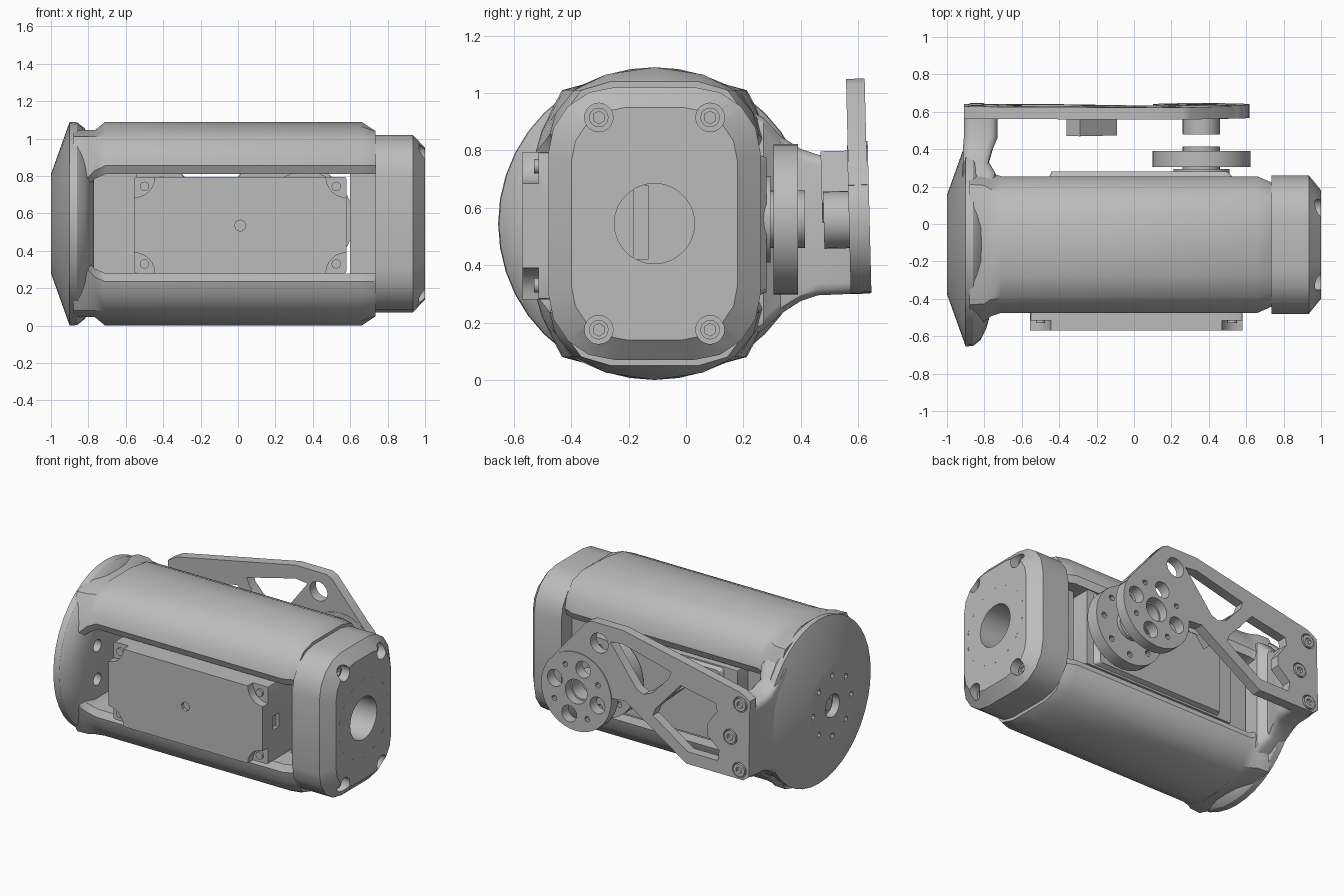
import bpy, bmesh, math
from mathutils import Vector, Matrix

cube = bpy.data.objects.get("Cube")
if cube:
    bpy.data.objects.remove(cube)

CY, CZ = -0.11, 0.545          # main axis of the body in y, z
HX, HZ = 0.36, 0.56            # servo output axis in x, z

grey = bpy.data.materials.new("machined_grey")
grey.use_nodes = True
grey.diffuse_color = (0.5, 0.5, 0.5, 1)
grey.node_tree.nodes["Principled BSDF"].inputs["Base Color"].default_value = (0.5, 0.5, 0.5, 1)


def finish(name, bm):
    bmesh.ops.recalc_face_normals(bm, faces=bm.faces)
    mesh = bpy.data.meshes.new(name)
    bm.to_mesh(mesh)
    bm.free()
    mesh.materials.append(grey)
    ob = bpy.data.objects.new(name, mesh)
    bpy.context.collection.objects.link(ob)
    return ob


def loft(name, rings):
    """Skin a list of equal-length point rings and cap both ends."""
    bm = bmesh.new()
    vs = [[bm.verts.new(p) for p in ring] for ring in rings]
    n = len(vs[0])
    for a, b in zip(vs, vs[1:]):
        for i in range(n):
            j = (i + 1) % n
            bm.faces.new((a[i], a[j], b[j], b[i]))
    bm.faces.new(vs[0])
    bm.faces.new(vs[-1])
    return finish(name, bm)


def place(axis, level, pts):
    return [(level, u, v) if axis == "x" else (u, level, v) for u, v in pts]


def prism(name, axis, pts, a, b):
    return loft(name, [place(axis, a, pts), place(axis, b, pts)])


def circle(u, v, r, n=28):
    return [(u + r * math.sin(t * math.tau / n), v + r * math.cos(t * math.tau / n)) for t in range(n)]


def cyl(name, axis, u, v, r, a, b, n=28):
    return prism(name, axis, circle(u, v, r, n), a, b)


def around(u, v, r, count, start=0.0):
    return [(u + r * math.cos(start + k * math.tau / count),
             v + r * math.sin(start + k * math.tau / count)) for k in range(count)]


def rounded(u, v, hw, hh, r, n=4):
    pts = []
    for q, (su, sv) in enumerate([(1, 1), (-1, 1), (-1, -1), (1, -1)]):
        for k in range(n + 1):
            t = (q + k / n) * math.pi / 2
            pts.append((u + su * (hw - r) + r * math.cos(t), v + sv * (hh - r) + r * math.sin(t)))
    return pts


def box(name, x, y, z, r=0.01):
    pts = rounded(sum(x) / 2, sum(z) / 2, (x[1] - x[0]) / 2, (z[1] - z[0]) / 2, r, 2)
    return prism(name, "y", pts, *y)


def cut(ob, cutters):
    """Subtract cutters, bake the result and delete them."""
    for c in cutters:
        m = ob.modifiers.new("cut", "BOOLEAN")
        m.operation, m.solver, m.object = "DIFFERENCE", "EXACT", c
    bpy.context.view_layer.update()
    mesh = bpy.data.meshes.new_from_object(ob.evaluated_get(bpy.context.evaluated_depsgraph_get()))
    ob.modifiers.clear()
    ob.data = mesh
    for c in cutters:
        bpy.data.objects.remove(c)
    return ob


parts = []

# Round end of the body: turned profile with a conical outer face
profile = [(-1, 0.265), (-0.9, 0.545), (-0.86, 0.542), (-0.82, 0.51), (-0.79, 0.45), (-0.77, 0.38)]
end = loft("body_end", [place("x", x, circle(CY, CZ, r, 40)) for x, r in profile])
holes = [cyl("h", "x", y, z, 0.018, -1.1, -0.95, 10) for y, z in around(CY, CZ, 0.2, 8)]
holes += [cyl("h", "x", y, z, 0.04, -0.87, -0.7, 16) for y, z in around(CY, CZ, 0.29, 8, 0.39)]
holes.append(cyl("h", "x", CY, CZ, 0.075, -1.1, -0.95, 20))
parts.append(cut(end, holes))
parts.append(cyl("end_spline", "x", CY, CZ, 0.04, -0.97, -0.94, 12))

# Upper and lower bars, flared where they join the round end
half = [(0, 0.545), (0.168, 0.52), (0.28, 0.465), (0.345, 0.385), (0.365, 0.31), (0.345, 0.265)]
section = half + [(-y, z) for y, z in reversed(half[1:])]
stations = [(-0.88, 1.15, 0.06), (-0.8, 1.13, 0.06), (-0.765, 1.05, 0.025), (-0.71, 1, 0),
            (0.66, 1, 0), (0.735, 0.91, 0)]
for name, s in (("upper_bar", 1), ("lower_bar", -1)):
    rings = []
    for x, k, drop in stations:
        top = 0.5 if x < -0.75 else 0.545 if x < 0.7 else 0.495
        rings.append([(x, CY + y * k, CZ + s * (min(z, top) - (drop if z < 0.4 else 0))) for y, z in section])
    parts.append(loft(name, rings))

# Mounting walls at both ends of the window
parts.append(box("inner_neck", (0.6, 0.75), (-0.3, 0.15), (0.26, 0.83)))
parts.append(box("inner_web", (-0.8, -0.54), (0.02, 0.14), (0.26, 0.83)))

# Motor cap with chamfered face, bore, bolt pockets and ring of slits
cap = loft("motor_cap", [place("x", x, rounded(CY, CZ, w, h, r, 4)) for x, w, h, r in
                         ((0.735, 0.37, 0.475, 0.23), (0.935, 0.37, 0.475, 0.23), (1, 0.29, 0.405, 0.19))])
bolts = [(CY + sy * 0.194, CZ + sz * 0.37) for sy in (-1, 1) for sz in (-1, 1)]
holes = [cyl("h", "x", CY, CZ, 0.14, 0.78, 1.1)]
holes += [cyl("h", "x", y, z, 0.05, 0.93, 1.1, 20) for y, z in bolts]
parts.append(cut(cap, holes))
for y, z in bolts:
    parts.append(cut(cyl("cap_bolt", "x", y, z, 0.034, 0.92, 0.95, 16),
                     [cyl("h", "x", y, z, 0.022, 0.935, 1.1, 6)]))
parts.append(prism("bore_rib", "x", [(-0.185, 0.42), (-0.13, 0.42), (-0.13, 0.68), (-0.185, 0.68)], 0.77, 0.82))
for k in range(14):
    t = (k + 0.5) * math.tau / 14
    slit = [(CY + r * math.cos(t + d), CZ + r * math.sin(t + d))
            for r, d in ((0.255, -0.06), (0.262, 0), (0.255, 0.06), (0.258, 0))]
    parts.append(prism("cap_slit", "x", slit, 0.999, 1.001))

# Servo case with screw recesses at the front corners
servo = box("servo_case", (-0.555, 0.58), (-0.57, 0.25), (0.28, 0.795), 0.012)
holes = [cyl("h", "y", x, z, 0.11, -0.7, -0.515, 24) for x in (-0.555, 0.58) for z in (0.28, 0.795)]
holes.append(cyl("h", "y", 0.012, 0.535, 0.03, -0.7, -0.55, 8))
holes.append(box("h", (0.56, 0.7), (-0.46, -0.4), (0.49, 0.58), 0.005))
parts.append(cut(servo, holes))
for x in (-0.5, 0.525):
    for z in (0.33, 0.745):
        parts.append(cyl("servo_screw", "y", x, z, 0.025, -0.53, -0.51, 12))
parts.append(loft("servo_back_cover", [place("y", 0.24, rounded(0.04, 0.54, 0.5, 0.25, 0.02)),
                                       place("y", 0.28, rounded(0.03, 0.54, 0.47, 0.235, 0.02))]))

# Servo output: collar, horn and hub
parts.append(cyl("output_collar", "y", HX, HZ, 0.15, 0.27, 0.295))
parts.append(cyl("output_spline", "y", HX, HZ, 0.1, 0.28, 0.315, 24))
horn = cyl("servo_horn", "y", HX, HZ, 0.262, 0.305, 0.39, 36)
parts.append(cut(horn, [cyl("h", "y", x, z, 0.02, 0.2, 0.5, 10) for x, z in around(HX, HZ, 0.2, 8)]))
parts.append(cut(cyl("horn_hub", "y", HX, HZ, 0.1, 0.38, 0.415), [cyl("h", "y", HX, HZ, 0.05, 0.395, 0.5, 16)]))

# Arm rising from the round end to the bracket
arm = [(0.15, -0.83, 0.08, 0.545, 0.43), (0.27, -0.83, 0.09, 0.545, 0.37), (0.33, -0.845, 0.07, 0.54, 0.31),
       (0.4, -0.835, 0.08, 0.54, 0.265), (0.46, -0.82, 0.09, 0.54, 0.245), (0.58, -0.82, 0.09, 0.54, 0.24)]
parts.append(loft("bracket_arm", [place("y", y, rounded(x, z, w, h, 0.04, 3)) for y, x, w, z, h in arm]))

# Bracket: open plate with a hub disc, slightly tilted
outline = [(0.59, 0.68), (0.52, 0.77), (0.3, 1.03), (0.26, 1.05), (0.03, 1.05), (-0.84, 0.87), (-0.91, 0.83),
           (-0.91, 0.33), (-0.87, 0.3), (-0.45, 0.3), (0.0, 0.59), (0.12, 0.58), (0.3, 0.5)]
window_a = [(0.12, 0.95), (0.03, 0.96), (-0.33, 0.87), (-0.31, 0.82), (-0.2, 0.7), (-0.13, 0.67), (-0.08, 0.69)]
window_b = [(-0.4, 0.8), (-0.66, 0.75), (-0.67, 0.7), (-0.6, 0.6), (-0.6, 0.53), (-0.69, 0.45), (-0.68, 0.38),
            (-0.46, 0.38), (-0.2, 0.55), (-0.22, 0.6)]
screws = [(-0.84, 0.79), (-0.77, 0.56), (-0.84, 0.36)]


def hub_holes():
    hs = [cyl("h", "y", HX, HZ, 0.08, 0.4, 0.8)]
    hs += [cyl("h", "y", x, z, 0.055, 0.4, 0.8, 20) for x, z in around(HX, HZ, 0.165, 4, 0.3)]
    hs += [cyl("h", "y", x, z, 0.018, 0.4, 0.8, 10) for x, z in around(HX, HZ, 0.18, 4, 1.085)]
    return hs


plate = prism("bracket_plate", "y", outline, 0.57, 0.635)
holes = [prism("h", "y", w, 0.4, 0.8) for w in (window_a, window_b)] + hub_holes()
holes.append(cyl("h", "y", 0.2, 0.92, 0.065, 0.4, 0.8, 24))
holes += [cyl("h", "y", x, z, 0.05, 0.61, 0.8, 20) for x, z in screws]
bracket = [cut(plate, holes)]
bracket.append(cut(cyl("hub_disc", "y", HX, HZ, 0.258, 0.568, 0.64, 36), hub_holes()))
bracket.append(cut(cyl("hub_boss", "y", HX, HZ, 0.1, 0.48, 0.58), [cyl("h", "y", HX, HZ, 0.07, 0.4, 0.8)]))
strut = [(-0.36, 0.74), (-0.29, 0.8), (-0.09, 0.62), (-0.15, 0.55)]
bracket.append(prism("strut_boss", "y", strut, 0.475, 0.58))
for x, z in screws:
    bracket.append(cut(cyl("bracket_screw", "y", x, z, 0.042, 0.6, 0.64, 20),
                       [cyl("h", "y", x, z, 0.022, 0.62, 0.8, 6)]))
tilt = Matrix.Translation((0, 0.6, HZ)) @ Matrix.Rotation(0.025, 4, "X") @ Matrix.Translation((0, -0.6, -HZ))
for ob in bracket:
    ob.data.transform(tilt)

# Smooth the curved faces, keep the edges sharp
bpy.ops.object.select_all(action="DESELECT")
for ob in parts + bracket:
    ob.select_set(True)
    bpy.context.view_layer.objects.active = ob
bpy.ops.object.shade_smooth_by_angle(angle=math.radians(32))
